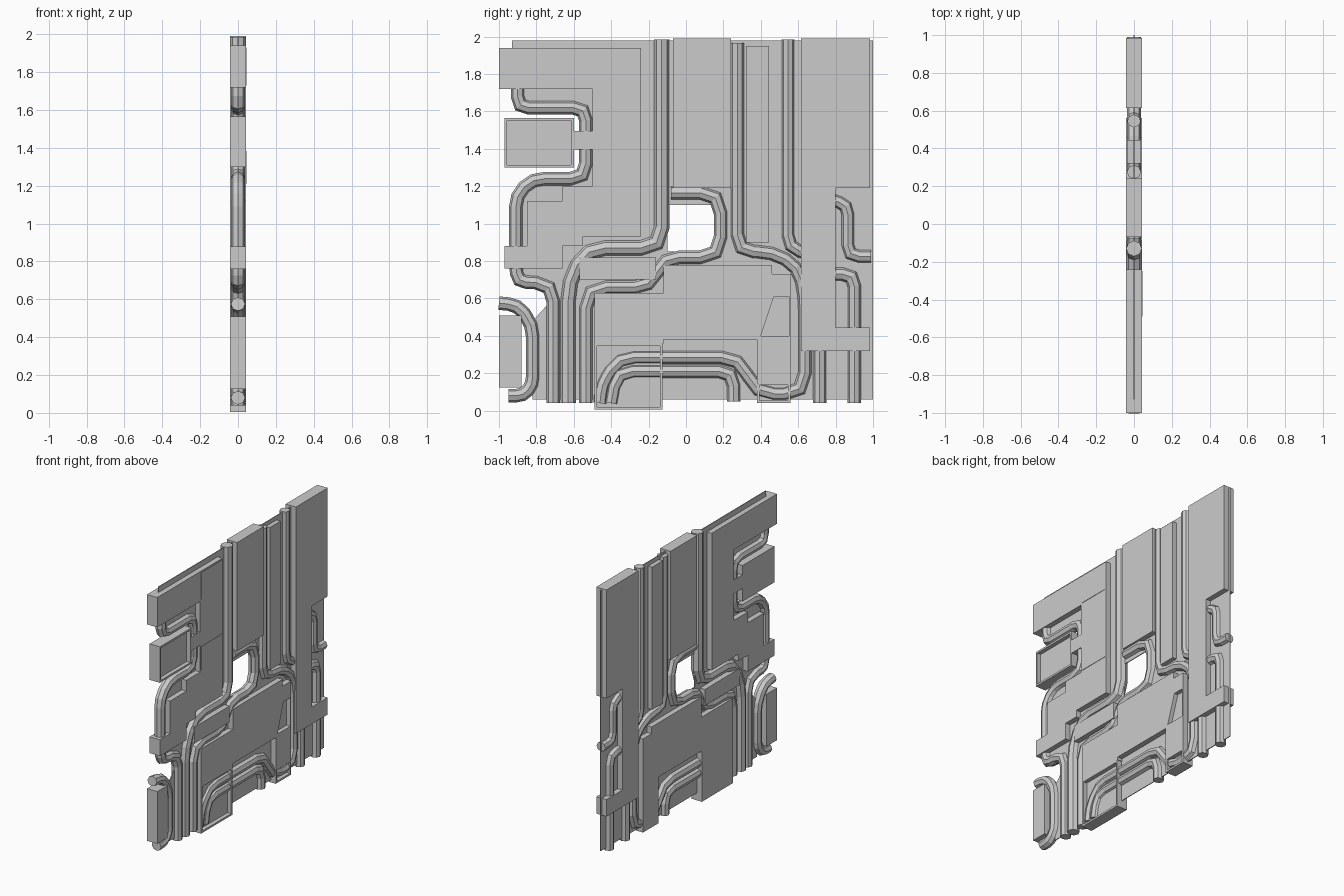
import bpy, bmesh, math
from mathutils import Vector

if "Cube" in bpy.data.objects:
    bpy.data.objects.remove(bpy.data.objects["Cube"])

T = 0.042  # half thickness of the wall panel


def make_object(name, bm):
    bmesh.ops.recalc_face_normals(bm, faces=bm.faces)
    me = bpy.data.meshes.new(name)
    bm.to_mesh(me)
    bm.free()
    ob = bpy.data.objects.new(name, me)
    bpy.context.collection.objects.link(ob)
    return ob


def plate(name, outline, x0=-T, x1=T):
    """Extrude a (y, z) outline from x0 to x1."""
    bm = bmesh.new()
    face = bm.faces.new([bm.verts.new((x0, y, z)) for y, z in outline])
    new = bmesh.ops.extrude_face_region(bm, geom=[face])["geom"]
    verts = [v for v in new if isinstance(v, bmesh.types.BMVert)]
    bmesh.ops.translate(bm, verts=verts, vec=(x1 - x0, 0, 0))
    return make_object(name, bm)


def rect(y0, y1, z0, z1):
    return [(y0, z0), (y1, z0), (y1, z1), (y0, z1)]


def cut(ob, outline, x0, x1):
    cutter = plate("cutter", outline, x0, x1)
    cutter.hide_render = True
    mod = ob.modifiers.new("cut", "BOOLEAN")
    mod.operation, mod.object, mod.solver = "DIFFERENCE", cutter, "EXACT"
    bpy.context.view_layer.objects.active = ob
    bpy.ops.object.modifier_apply(modifier=mod.name)
    bpy.data.objects.remove(cutter)


def tray(name, y0, y1, z0, z1, rim=0.014, floor=0.012):
    ob = plate(name, rect(y0, y1, z0, z1))
    cut(ob, rect(y0 + rim, y1 - rim, z0 + rim, z1 - rim), floor, 0.1)


def fillet(points, radius, steps=2):
    pts = [Vector(p) for p in points]
    out = [pts[0]]
    for a, b, c in zip(pts, pts[1:], pts[2:]):
        r = min(radius, (a - b).length * 0.49, (c - b).length * 0.49)
        p, q = b + (a - b).normalized() * r, b + (c - b).normalized() * r
        for i in range(steps + 1):
            t = i / steps
            out.append(p * (1 - t) ** 2 + b * (2 * t * (1 - t)) + q * t * t)
    return out + [pts[-1]]


def pipe(name, points, r=0.036, bend=0.11):
    """Eight-sided mitred pipe along a (y, z) path."""
    path = fillet(points, bend)
    bm = bmesh.new()
    rings = []
    for i, p in enumerate(path):
        d0 = (p - path[i - 1]).normalized() if i else (path[1] - p).normalized()
        d1 = (path[i + 1] - p).normalized() if i + 1 < len(path) else d0
        t = (d0 + d1).normalized()
        n = Vector((-t.y, t.x)) / max(t.dot(d0), 0.5)
        ring = []
        for k in range(8):
            a = k * math.pi / 4
            q = p + n * (r * math.sin(a))
            ring.append(bm.verts.new((min(r + 0.002, T) * math.cos(a), q.x, q.y)))
        rings.append(ring)
    for a, b in zip(rings, rings[1:]):
        for k in range(8):
            bm.faces.new((a[k], a[(k + 1) % 8], b[(k + 1) % 8], b[k]))
    bm.faces.new(rings[0])
    bm.faces.new(rings[-1][::-1])
    return make_object(name, bm)


# thin backing sheet with the square opening
sheet = plate("backing_sheet", [
    (-0.93, 1.98), (1, 1.98), (1, 0.06), (-0.82, 0.06), (-0.82, 0.48),
    (-0.71, 0.6), (-0.76, 0.68), (-0.86, 0.70), (-0.91, 0.76), (-0.91, 1.12),
    (-0.83, 1.24), (-0.58, 1.24), (-0.53, 1.3), (-0.53, 1.56), (-0.58, 1.62),
    (-0.86, 1.62), (-0.90, 1.68), (-0.93, 1.74)], -0.003, 0.003)
cut(sheet, rect(-0.10, 0.15, 0.85, 1.10), -0.1, 0.1)

# full-thickness panels
plate("upper_left_panel", [
    (-1, 1.94), (-0.24, 1.94), (-0.24, 0.93), (-0.55, 0.93), (-0.55, 0.88),
    (-0.66, 0.88), (-0.66, 0.76), (-0.97, 0.76), (-0.97, 0.88), (-0.85, 0.88),
    (-0.85, 1.12), (-0.66, 1.12), (-0.66, 1.2), (-0.5, 1.2), (-0.5, 1.72), (-1, 1.72)])
plate("centre_column_panel", rect(-0.07, 0.24, 1.19, 1.99))
plate("right_panel", [
    (0.615, 1.99), (0.985, 1.99), (0.985, 1.19), (0.80, 1.19),
    (0.80, 0.445), (0.985, 0.445), (0.985, 0.32), (0.615, 0.32)])
lower = plate("lower_panel", [
    (-0.12, 0.78), (0.46, 0.78), (0.46, 0.73), (0.56, 0.73), (0.56, 0.15),
    (0.38, 0.15), (0.38, 0.38), (-0.12, 0.38), (-0.12, 0.36), (-0.49, 0.36),
    (-0.49, 0.63), (-0.12, 0.63)])
cut(lower, [(0.47, 0.61), (0.55, 0.61), (0.55, 0.40), (0.40, 0.40)], 0.012, 0.1)
plate("strip_panel", rect(0.32, 0.445, 0.90, 1.95), -0.036, 0.036)
plate("pipe_cover", rect(-0.57, -0.16, 0.70, 0.82), -T - 0.001, T + 0.001)
plate("lower_left_panel", rect(-1, -0.88, 0.125, 0.51))
plate("box_connector", rect(-0.61, -0.49, 1.395, 1.495), -0.04, 0.04)

# shallow raised details
for i, (z0, z1) in enumerate([(1.73, 1.93), (1.21, 1.385)]):
    plate(f"detail_plate_{i}", rect(-0.49, -0.25, z0, z1), 0.03, T + 0.003)

# rimmed trays
tray("square_tray", -0.97, -0.6, 1.30, 1.565)
tray("bottom_tray", -0.49, -0.125, 0.005, 0.36)
tray("small_tray", 0.38, 0.56, 0.04, 0.15)

# pipes
pipe("long_left_pipe", [(-0.13, 1.985), (-0.13, 0.87), (-0.53, 0.87),
                        (-0.63, 0.69), (-0.63, 0.04)], 0.041)
pipe("opening_pipe", [(-0.08, 1.165), (0.185, 1.165), (0.185, 0.82), (-0.12, 0.82),
                      (-0.19, 0.66), (-0.535, 0.66), (-0.535, 0.04)])
pipe("long_right_pipe", [(0.275, 1.965), (0.275, 0.85), (0.46, 0.85),
                         (0.60, 0.77), (0.635, 0.62), (0.635, 0.09), (0.37, 0.09),
                         (0.29, 0.285), (-0.36, 0.285), (-0.45, 0.14), (-0.46, 0.04)])
pipe("lower_arch_pipe", [(-0.40, 0.04), (-0.37, 0.21), (0.255, 0.21), (0.255, 0.05)])
pipe("right_drop_pipe", [(0.545, 1.985), (0.545, 0.87), (0.68, 0.83)], 0.034)
pipe("right_upper_pipe", [(0.77, 1.13), (0.865, 1.10), (0.865, 0.825), (0.99, 0.825)], 0.034)
pipe("right_lower_pipe", [(0.77, 0.73), (0.90, 0.73), (0.90, 0.04)])
pipe("right_stub_pipe", [(0.715, 0.36), (0.715, 0.04)])
pipe("left_upper_pipe", [(-0.90, 1.74), (-0.90, 1.62), (-0.535, 1.62), (-0.535, 1.48)])
pipe("left_middle_pipe", [(-0.535, 1.41), (-0.535, 1.24), (-0.82, 1.24),
                          (-0.91, 1.15), (-0.91, 0.86)])
pipe("left_lower_pipe", [(-0.91, 0.78), (-0.90, 0.69), (-0.71, 0.68), (-0.71, 0.04)])
pipe("left_loop_pipe", [(-1.0, 0.575), (-0.90, 0.565), (-0.82, 0.46),
                        (-0.82, 0.14), (-0.87, 0.08), (-0.95, 0.08)])
